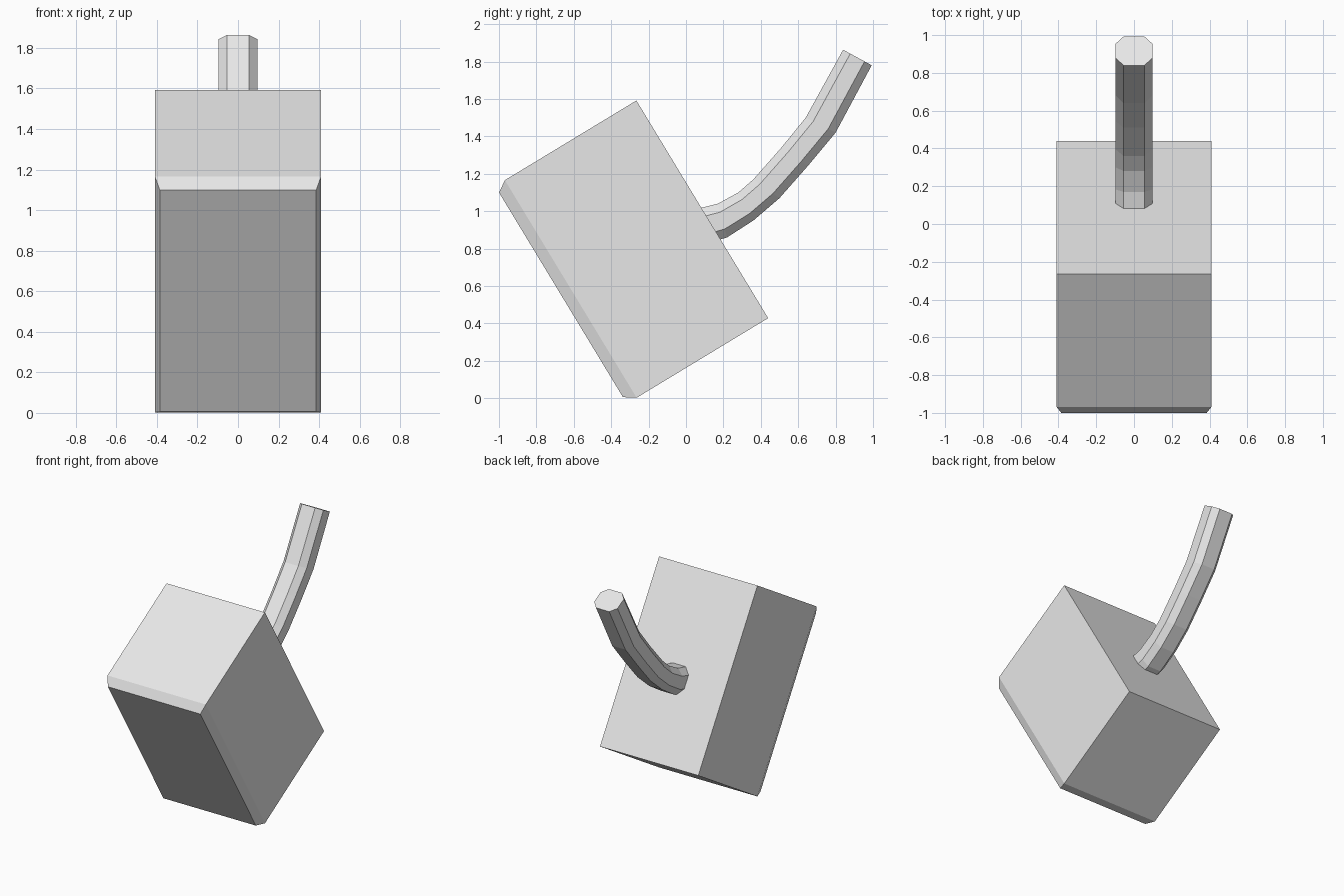
import bpy
import bmesh
from math import atan2
from mathutils import Vector, Matrix

if "Cube" in bpy.data.objects:
    bpy.data.objects.remove(bpy.data.objects["Cube"])

grey = bpy.data.materials.new("light grey")
grey.use_nodes = True
grey.diffuse_color = (0.8, 0.8, 0.8, 1)
grey.node_tree.nodes["Principled BSDF"].inputs["Base Color"].default_value = (0.8, 0.8, 0.8, 1)


def loft(name, rings):
    """Skin a list of equal-sized rings and cap both ends."""
    bm = bmesh.new()
    loops = [[bm.verts.new(p) for p in ring] for ring in rings]
    n = len(loops[0])
    for a, b in zip(loops, loops[1:]):
        for i in range(n):
            j = (i + 1) % n
            bm.faces.new((a[i], a[j], b[j], b[i]))
    bm.faces.new(loops[0])
    bm.faces.new(loops[-1])
    bmesh.ops.recalc_face_normals(bm, faces=bm.faces)
    mesh = bpy.data.meshes.new(name)
    bm.to_mesh(mesh)
    bm.free()
    mesh.materials.append(grey)
    obj = bpy.data.objects.new(name, mesh)
    bpy.context.collection.objects.link(obj)
    return obj


# Tilted block with a chamfered front: (depth, section scale)
half_w, half_l, depth = 0.41, 0.68, 0.822
pose = Matrix.Translation((0, 0.087, 1.01)) @ Matrix.Rotation(atan2(0.43, 0.71), 4, 'X')
corners = [(-1, -1), (1, -1), (1, 1), (-1, 1)]
loft("head_block", [
    [pose @ Vector((x * half_w * s, -d, z * half_l * s)) for x, z in corners]
    for d, s in [(0, 1), (depth, 1), (depth + 0.061, 0.94)]])

# Curved eight-sided handle: upper and lower edges of each ring as (y, z)
spine = [((0.05, 1.01), (0.09, 0.82)),
         ((0.17, 1.04), (0.22, 0.86)),
         ((0.28, 1.10), (0.36, 0.95)),
         ((0.36, 1.17), (0.50, 1.07)),
         ((0.51, 1.34), (0.65, 1.24)),
         ((0.64, 1.50), (0.80, 1.42)),
         ((0.84, 1.863), (0.993, 1.78))]
section = [(-0.055, 1), (0.055, 1), (0.097, 0.5), (0.097, -0.5),
           (0.055, -1), (-0.055, -1), (-0.097, -0.5), (-0.097, 0.5)]
rings = []
for top, low in spine:
    top, low = Vector((0, *top)), Vector((0, *low))
    mid, up = (top + low) / 2, (top - low) / 2
    rings.append([mid + up * t + Vector((x, 0, 0)) for x, t in section])
loft("handle", rings)
